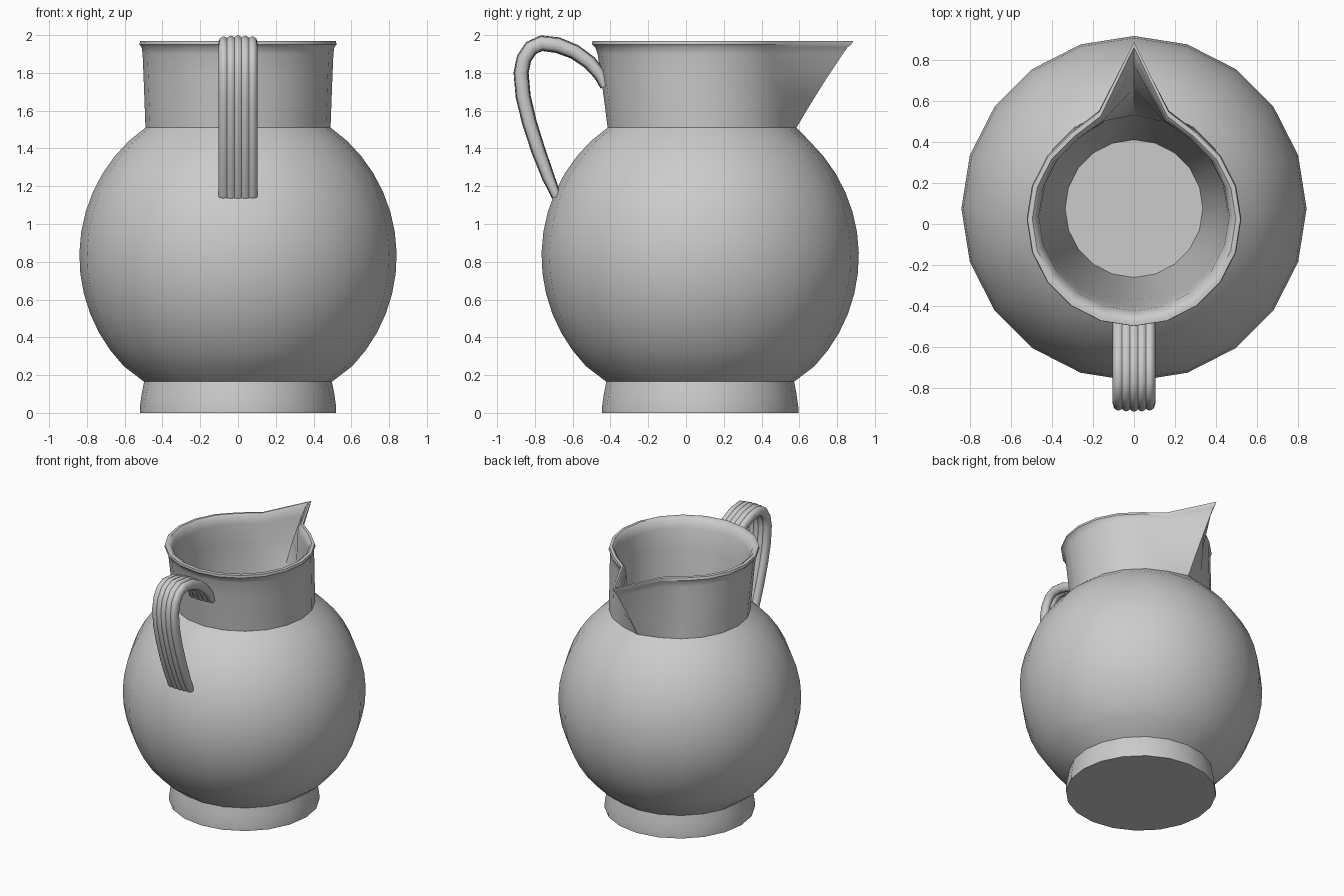
import bpy, math
from mathutils import Vector

if "Cube" in bpy.data.objects:
    bpy.data.objects.remove(bpy.data.objects["Cube"])


def make_object(name, rings, smooth_angle):
    """Skin a list of equal-length closed rings and cap both ends."""
    n = len(rings[0])
    verts = [p for ring in rings for p in ring]
    faces = [(a * n + k, a * n + (k + 1) % n, (a + 1) * n + (k + 1) % n, (a + 1) * n + k)
             for a in range(len(rings) - 1) for k in range(n)]
    faces.append(tuple(range(n))[::-1])
    faces.append(tuple((len(rings) - 1) * n + k for k in range(n)))
    mesh = bpy.data.meshes.new(name)
    mesh.from_pydata(verts, [], faces)
    ob = bpy.data.objects.new(name, mesh)
    bpy.context.collection.objects.link(ob)
    bpy.ops.object.select_all(action='DESELECT')
    ob.select_set(True)
    bpy.context.view_layer.objects.active = ob
    bpy.ops.object.mode_set(mode='EDIT')
    bpy.ops.mesh.select_all(action='SELECT')
    bpy.ops.mesh.normals_make_consistent(inside=False)
    bpy.ops.object.mode_set(mode='OBJECT')
    bpy.ops.object.shade_smooth_by_angle(angle=math.radians(smooth_angle))
    return ob


# Jug profile: radius, height, centre y, y of the spout point (None = round)
SIDES, CY = 20, 0.075
profile = [(0.52, 0, CY, None), (0.52, 0.03, CY, None),
           (0.51, 0.10, CY, None), (0.497, 0.165, CY, None)]
# Round belly
for i in range(1, 14):
    a = math.radians(-51.5 + i * 105.5 / 14)
    profile.append((0.84 * math.cos(a), 0.83 + 0.84 * math.sin(a), CY, None))
# Neck, lip, then the inside down to the floor
profile += [(0.49, 1.51, CY, 0.585), (0.494, 1.62, 0.065, 0.65),
            (0.50, 1.78, 0.05, 0.75), (0.505, 1.90, 0.037, 0.83),
            (0.51, 1.935, 0.03, 0.855), (0.522, 1.95, 0.025, 0.875),
            (0.518, 1.968, 0.022, 0.885), (0.495, 1.97, 0.025, 0.86),
            (0.477, 1.955, 0.03, 0.82), (0.463, 1.90, 0.04, 0.77),
            (0.455, 1.75, 0.055, 0.66), (0.445, 1.52, CY, 0.53),
            (0.335, 0.3, CY, None)]
rings = []
for r, z, cy, tip in profile:
    ring = []
    for k in range(SIDES):
        a = 2 * math.pi * k / SIDES
        s = r
        if tip and k in (1, SIDES - 1):      # shoulders of the spout
            s = r * (1 + 0.06 * (z - 1.51) / 0.46)
        y = tip if tip and k == 0 else cy + s * math.cos(a)
        ring.append((s * math.sin(a), y, z))
    rings.append(ring)
make_object("jug_body", rings, 40)

# Handle path: y, z, half thickness
path = [(-0.685, 1.145, 0.026), (-0.73, 1.25, 0.034), (-0.782, 1.39, 0.038),
        (-0.83, 1.54, 0.039), (-0.862, 1.675, 0.04), (-0.873, 1.80, 0.04),
        (-0.858, 1.875, 0.04), (-0.82, 1.932, 0.041), (-0.765, 1.957, 0.042),
        (-0.68, 1.947, 0.042), (-0.59, 1.912, 0.04), (-0.51, 1.855, 0.038),
        (-0.455, 1.79, 0.034), (-0.425, 1.73, 0.03)]
# Ribbed cross-section: x, fraction of half thickness
RIBS, STEPS = 5, 20
outer = []
for i in range(STEPS + 1):
    t = i / STEPS
    outer.append((-0.098 + 0.196 * t,
                  0.55 + 0.2 * math.sin(math.pi * t) + 0.25 * abs(math.sin(RIBS * math.pi * t))))
section = [(-0.104, 0)] + outer + [(0.104, 0)] + [(x, -h) for x, h in reversed(outer)]
hrings = []
for i, (y, z, h) in enumerate(path):
    p, q = path[max(i - 1, 0)], path[min(i + 1, len(path) - 1)]
    d = Vector((0, q[0] - p[0], q[1] - p[1])).normalized()
    normal = Vector((0, -d.z, d.y))
    hrings.append([(x, y + normal.y * f * h, z + normal.z * f * h) for x, f in section])
make_object("handle", hrings, 50)
